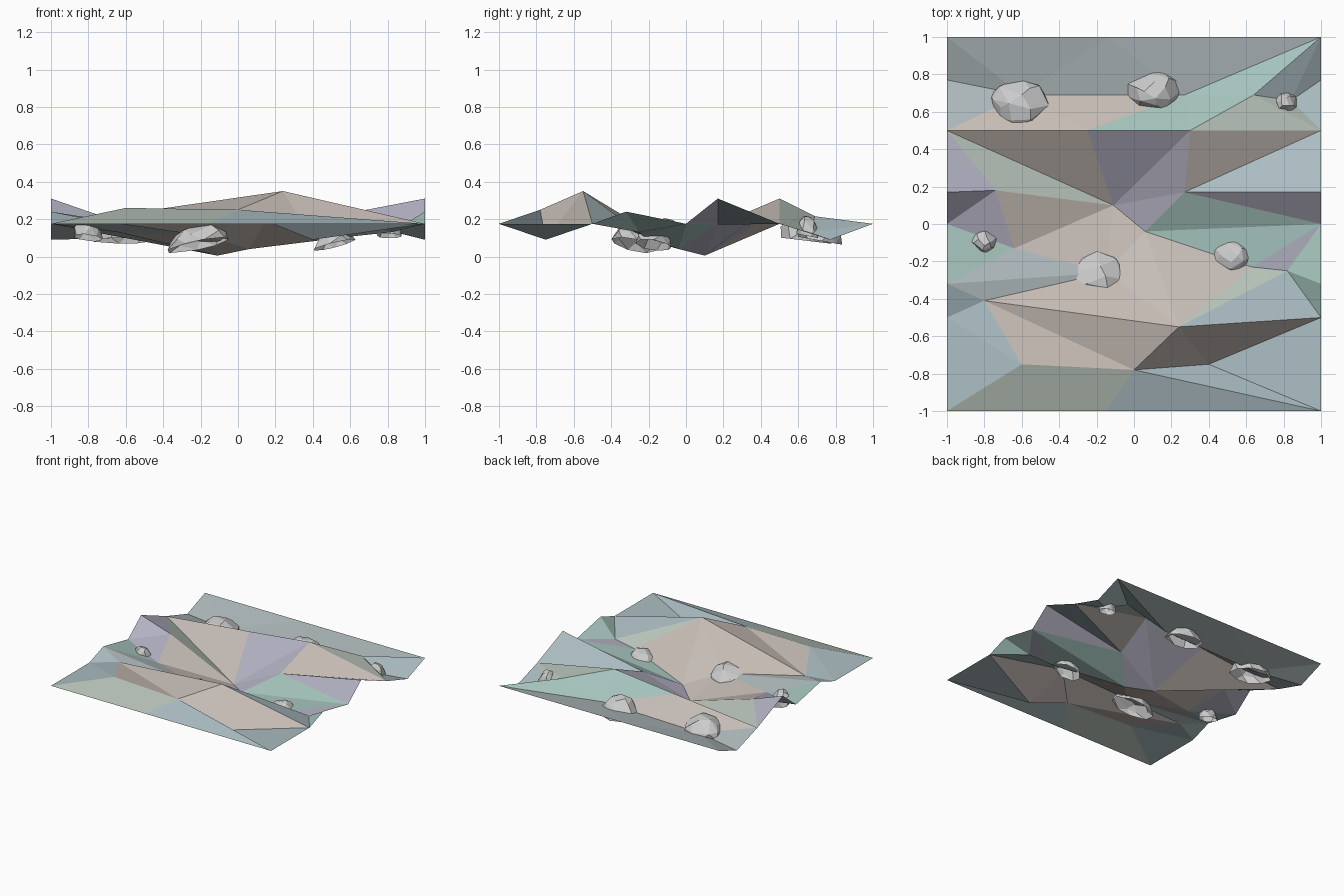
import bpy, bmesh, math, random
from mathutils import Vector
from mathutils.geometry import delaunay_2d_cdt

if "Cube" in bpy.data.objects:
    bpy.data.objects.remove(bpy.data.objects["Cube"])

random.seed(4)

# Palette for the faceted water
PALETTE = {
    "beige": (0.56, 0.50, 0.46, 1), "sage": (0.47, 0.54, 0.48, 1),
    "teal": (0.38, 0.55, 0.51, 1), "lavender": (0.45, 0.44, 0.54, 1),
    "blue": (0.41, 0.51, 0.54, 1), "grey": (0.43, 0.49, 0.50, 1),
}
names = list(PALETTE)

# Wave profile shared by the left (0-7) and right (8-15) edges: y, z
profile = [(1, .175), (.77, .09), (.5, .175), (.17, .31),
           (0, .175), (-.32, .24), (-.5, .175), (-1, .175)]
points = [(x, y, z) for x in (-1, 1) for y, z in profile]

# Crests and troughs inside the sheet (16 onwards)
points += [
    (-.14, 1, .175), (-.15, -1, .175), (-.25, .5, .25), (.3, .5, .31),
    (-.6, .69, .1), (.27, .69, .12), (.64, .69, .215), (.84, .66, .13),
    (-.11, .1, .005), (.27, .17, .17), (.06, -.04, .04), (-.74, .18, .22),
    (-.64, -.13, .13), (-.15, -.26, .105), (.63, -.23, .11), (.82, -.25, .13),
    (.24, -.55, .35), (.4, -.75, .09), (0, -.78, .25), (-.6, -.75, .26),
    (-.8, -.41, .2)]

# Creases that must stay as edges
creases = [
    (2, 18), (18, 19), (19, 10), (18, 21), (21, 8), (8, 22), (22, 19), (8, 23),
    (22, 23), (0, 20), (20, 21), (16, 21), (18, 24), (19, 24), (2, 24), (24, 25),
    (25, 10), (25, 11), (24, 26), (26, 12), (25, 12), (2, 27), (27, 24), (27, 3),
    (27, 28), (28, 4), (28, 5), (5, 29), (36, 32), (5, 36), (36, 6), (32, 31),
    (31, 14), (32, 14), (32, 34), (34, 33), (33, 14), (34, 15), (34, 17),
    (34, 35), (35, 7), (35, 36), (31, 12), (30, 31), (30, 12)]

# Colour patches: the nearest one tints each facet
patches = [
    (-.4, .92, "grey"), (.3, .9, "grey"), (.6, .77, "teal"), (.1, .57, "teal"),
    (.83, .78, "blue"), (.75, .58, "sage"), (-.4, .6, "beige"), (-.9, .62, "grey"),
    (-.45, .37, "beige"), (-.02, .36, "lavender"), (.35, .33, "beige"),
    (.8, .28, "blue"), (.75, .11, "lavender"), (.4, .05, "teal"),
    (-.62, .26, "sage"), (-.87, .1, "lavender"), (-.88, -.15, "teal"),
    (-.4, .03, "beige"), (-.5, -.25, "grey"), (-.3, -.4, "beige"),
    (.2, -.2, "beige"), (.5, -.36, "sage"), (.69, -.43, "blue"),
    (.82, -.16, "lavender"), (.94, -.2, "teal"), (.5, -.62, "beige"),
    (.21, -.69, "beige"), (-.2, -.65, "beige"), (-.45, -.58, "beige"),
    (-.55, -.88, "sage"), (-.25, -.84, "sage"), (-.85, -.62, "blue"),
    (.4, -.9, "blue"), (.8, -.8, "blue")]


def make_object(name, bm):
    me = bpy.data.meshes.new(name)
    bm.to_mesh(me)
    bm.free()
    ob = bpy.data.objects.new(name, me)
    bpy.context.collection.objects.link(ob)
    return ob


# Water sheet
flat = [Vector(p[:2]) for p in points]
co, _, tris, origin, _, _ = delaunay_2d_cdt(flat, creases, [], 0, 1e-5)
bm = bmesh.new()
verts = [bm.verts.new((c.x, c.y, points[o[0]][2] if o else .12))
         for c, o in zip(co, origin)]
for t in tris:
    f = bm.faces.new([verts[i] for i in t])
    f.normal_update()
    if f.normal.z < 0:
        f.normal_flip()
    c = f.calc_center_median()
    near = min(patches, key=lambda p: math.hypot(p[0] - c.x, p[1] - c.y))
    f.material_index = names.index(near[2])
water = make_object("water_surface", bm)
for n in names:
    m = bpy.data.materials.new("water_" + n)
    m.diffuse_color = PALETTE[n]
    m.use_nodes = True
    m.node_tree.nodes["Principled BSDF"].inputs["Base Color"].default_value = m.diffuse_color
    water.data.materials.append(m)


# Rocks: jittered rings wrapped in a convex hull, open below, leaning with the water
def rock(name, x, y, rx, ry, z0, z1, turn, lean_x, lean_y):
    bm = bmesh.new()
    for count, r, h in ((8, 1.04, 0), (8, .95, .42), (6, .72, .78), (4, .4, 1)):
        for i in range(count):
            a = (i + random.uniform(-.22, .22)) * math.tau / count + turn + h
            k = r * random.uniform(.9, 1.04)
            lift = h and min(1, h + random.uniform(-.09, .07))
            bm.verts.new((rx * k * math.cos(a), ry * k * math.sin(a),
                          (z1 - z0) * lift))
    bmesh.ops.convex_hull(bm, input=bm.verts[:])
    loose = [v for v in bm.verts if not v.link_faces]
    bmesh.ops.delete(bm, geom=loose, context='VERTS')
    bmesh.ops.dissolve_limit(bm, angle_limit=math.radians(14),
                             verts=bm.verts[:], edges=bm.edges[:])
    bmesh.ops.recalc_face_normals(bm, faces=bm.faces[:])
    base = [f for f in bm.faces if f.normal.z < -.95]
    bmesh.ops.delete(bm, geom=base, context='FACES')
    for v in bm.verts:
        v.co.z += lean_x * v.co.x + lean_y * v.co.y
        v.co += Vector((x, y, z0))
    return make_object(name, bm)


rock("rock_back_left", -.61, .64, .16, .14, .085, .21, .3, 0, -.12)
rock("rock_back_middle", .11, .715, .15, .12, .085, .21, .9, 0, -.18)
rock("rock_back_right", .81, .65, .065, .06, .11, .215, .1, 0, -.2)
rock("rock_left", -.8, -.09, .08, .07, .1, .2, .5, -.1, -.25)
rock("rock_front", -.215, -.27, .16, .13, .06, .16, .2, .2, -.2)
rock("rock_right", .51, -.17, .11, .095, .06, .14, .7, .25, -.15)
